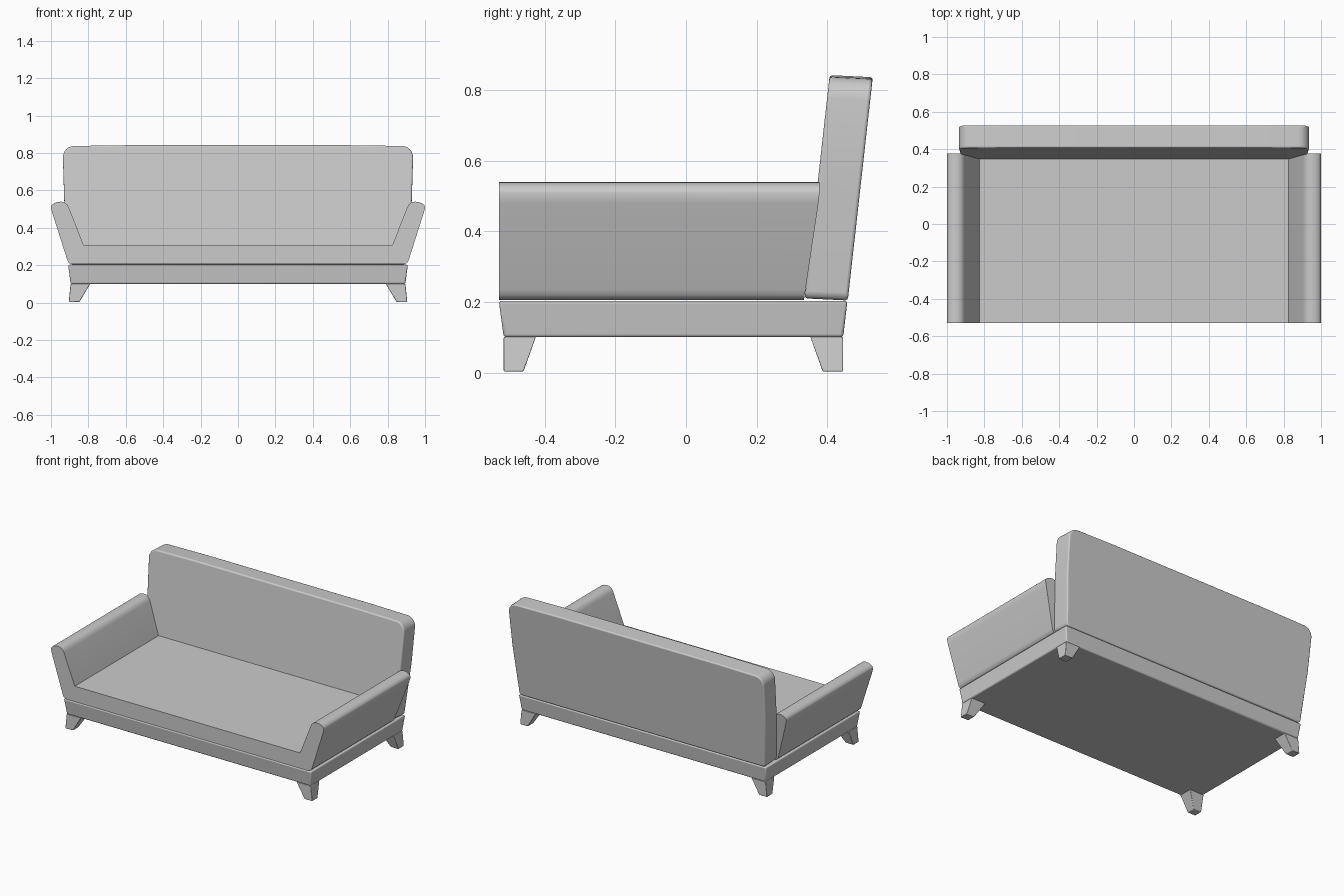
import bpy, bmesh, math

if "Cube" in bpy.data.objects:
    bpy.data.objects.remove(bpy.data.objects["Cube"])


def finish(name, bm, bevel=0.0, segments=3):
    bmesh.ops.recalc_face_normals(bm, faces=bm.faces)
    mesh = bpy.data.meshes.new(name)
    bm.to_mesh(mesh)
    bm.free()
    ob = bpy.data.objects.new(name, mesh)
    bpy.context.collection.objects.link(ob)
    if bevel:
        mod = ob.modifiers.new("soft_edges", 'BEVEL')
        mod.width, mod.segments = bevel, segments
        mod.limit_method, mod.angle_limit = 'ANGLE', math.radians(35)
    bpy.ops.object.select_all(action='DESELECT')
    ob.select_set(True)
    bpy.context.view_layer.objects.active = ob
    bpy.ops.object.shade_smooth_by_angle(angle=math.radians(35))
    return ob


def loft(profile, front_y, back_y):
    """Extrude an x-z outline along y; each end may lean with height."""
    bm = bmesh.new()
    a = [bm.verts.new((x, front_y(z), z)) for x, z in profile]
    b = [bm.verts.new((x, back_y(z), z + dz)) for (x, z), dz in zip(profile, [0] * len(profile))]
    bm.faces.new(a)
    bm.faces.new(b[::-1])
    for i in range(len(a)):
        j = (i + 1) % len(a)
        bm.faces.new((a[i], a[j], b[j], b[i]))
    return bm


def frustum(lower, upper, z0, z1):
    """Tapered box from two (x0, x1, y0, y1) rectangles."""
    bm = bmesh.new()
    rings = []
    for (x0, x1, y0, y1), z in ((lower, z0), (upper, z1)):
        rings.append([bm.verts.new((x, y, z)) for x, y in ((x0, y0), (x1, y0), (x1, y1), (x0, y1))])
    bm.faces.new(rings[0])
    bm.faces.new(rings[1])
    for i in range(4):
        j = (i + 1) % 4
        bm.faces.new((rings[0][i], rings[0][j], rings[1][j], rings[1][i]))
    return bm


def mirrored(half):
    return half + [(-x, z) for x, z in reversed(half)]


# base frame
finish("base_frame", frustum((-0.895, 0.895, -0.516, 0.445),
                             (-0.908, 0.908, -0.53, 0.457), 0.1, 0.203), 0.008)

# four splayed legs
for side, s in (("left", -1), ("right", 1)):
    for end, y_out, y_low, y_top in (("front", -0.516, -0.46, -0.425),
                                     ("back", 0.445, 0.387, 0.352)):
        def rect(xa, xb, ya, yb):
            return (*sorted((s * xa, s * xb)), *sorted((ya, yb)))
        finish(f"{end}_{side}_leg", frustum(rect(0.848, 0.905, y_out, y_low),
                                            rect(0.79, 0.895, y_out, y_top), 0.003, 0.101), 0.003, 2)

# seat and flared arms as one continuous shell
shell = mirrored([(0.825, 0.308), (0.904, 0.508), (0.912, 0.523), (0.925, 0.534),
                  (0.945, 0.54), (0.966, 0.538), (0.985, 0.531), (0.996, 0.521),
                  (1.0, 0.508), (0.993, 0.48), (0.915, 0.235), (0.909, 0.219),
                  (0.898, 0.209), (0.885, 0.206)])
finish("seat_and_arms", loft(shell, lambda z: -0.53,
                             lambda z: min(0.378, 0.334 + 0.15 * (z - 0.206))))

# leaning backrest with rounded upper corners
half = [(0.89, 0.21), (0.902, 0.222), (0.929, 0.55)]
for i in range(7):
    t = math.radians(90 * i / 6)
    half.append((0.876 + 0.06 * math.cos(t), 0.778 + 0.06 * math.sin(t)))
half.append((0.6, 0.842))
back = loft(mirrored(half), lambda z: 0.336 + 0.112 * (z - 0.21),
            lambda z: 0.458 + 0.112 * (z - 0.21))
for v in back.verts:
    if v.co.y > 0.397 + 0.112 * (v.co.z - 0.21):
        v.co.z -= 0.006
finish("backrest", back, 0.008)
